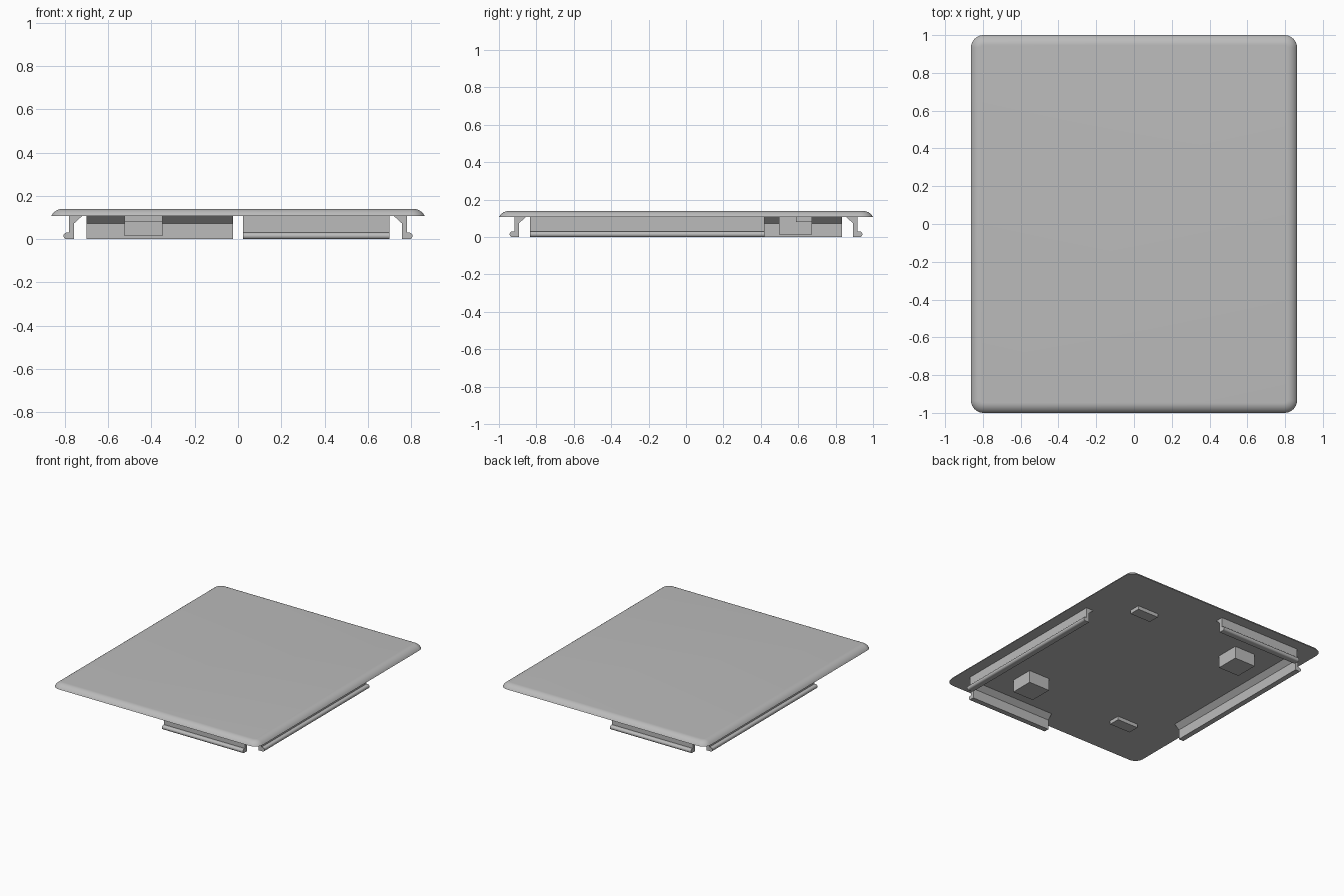
import bpy, bmesh, math
from mathutils import Matrix

cube = bpy.data.objects.get("Cube")
if cube:
    bpy.data.objects.remove(cube, do_unlink=True)

HALF_X, HALF_Y = 0.863, 1.0
UNDER, TOP = 0.107, 0.14      # underside and top of the lid

grey = bpy.data.materials.new("plain_grey")
grey.use_nodes = True
colour = (0.5, 0.5, 0.5, 1)
grey.diffuse_color = colour
grey.node_tree.nodes["Principled BSDF"].inputs["Base Color"].default_value = colour


def finish(name, bm, angle=0, smooth=False):
    """Turn a bmesh into an object, spun about the vertical axis."""
    bmesh.ops.transform(bm, matrix=Matrix.Rotation(angle, 4, 'Z'), verts=bm.verts)
    bmesh.ops.recalc_face_normals(bm, faces=bm.faces)
    mesh = bpy.data.meshes.new(name)
    bm.to_mesh(mesh)
    bm.free()
    mesh.materials.append(grey)
    obj = bpy.data.objects.new(name, mesh)
    bpy.context.collection.objects.link(obj)
    if smooth:
        bpy.ops.object.select_all(action='DESELECT')
        obj.select_set(True)
        bpy.context.view_layer.objects.active = obj
        bpy.ops.object.shade_smooth_by_angle(angle=math.radians(30))
    return obj


def skin(bm, rings):
    """Bridge closed rings of points and cap both ends."""
    loops = [[bm.verts.new(p) for p in ring] for ring in rings]
    n = len(loops[0])
    for low, high in zip(loops, loops[1:]):
        for i in range(n):
            j = (i + 1) % n
            bm.faces.new((low[i], low[j], high[j], high[i]))
    bm.faces.new(loops[0][::-1])
    bm.faces.new(loops[-1])


def rounded_rect(inset, z, radius, steps=8):
    points = []
    for corner, (sx, sy) in enumerate(((1, 1), (-1, 1), (-1, -1), (1, -1))):
        cx = sx * (HALF_X - inset - radius)
        cy = sy * (HALF_Y - inset - radius)
        for k in range(steps + 1):
            a = math.pi / 2 * (corner + k / steps)
            points.append((cx + radius * math.cos(a), cy + radius * math.sin(a), z))
    return points


# Lid: rounded rectangle with a partial quarter-round rim
R = 0.06
start = math.asin((UNDER - TOP + R) / R)
rings = []
for k in range(9):
    a = start + (math.pi / 2 - start) * k / 8
    inset = R * (math.cos(start) - math.cos(a))
    rings.append(rounded_rect(inset, TOP - R + R * math.sin(a), 0.066 - inset))
bm = bmesh.new()
skin(bm, rings)
finish("lid", bm, smooth=True)

# Snap clip section: (outward offset from the inner wall, height)
lip = [(0.035 + 0.014 * math.cos(a), 0.015 + 0.015 * math.sin(a))
       for a in (math.pi * (k / 8 - 0.5) for k in range(9))]
SECTION = [(0, 0)] + lip + [(0.024, 0.03), (0.024, UNDER), (-0.037, UNDER), (0, 0.073)]


def clip(name, wall, begin, end, angle):
    bm = bmesh.new()
    skin(bm, [[(wall + d, t, z) for d, z in SECTION] for t in (begin, end)])
    finish(name, bm, angle, smooth=True)


def block(name, x, y, width, depth, bottom, angle):
    bm = bmesh.new()
    place = (Matrix.Translation((x, y, (bottom + UNDER) / 2))
             @ Matrix.Diagonal((width, depth, UNDER - bottom, 1)))
    bmesh.ops.create_cube(bm, size=1, matrix=place)
    finish(name, bm, angle)


# Each underside part appears twice, half a turn apart
for turn, side, end in ((0, "left", "front"), (math.pi, "right", "back")):
    clip(side + "_long_clip", 0.757, -0.835, 0.42, turn)
    clip(end + "_short_clip", 0.894, 0.023, 0.70, turn - math.pi / 2)
    block(end + "_spacer_block", 0.437, -0.585, 0.175, 0.175, 0.014, turn)
    block(end + "_low_pad", -0.437, -0.63, 0.175, 0.085, 0.08, turn)
